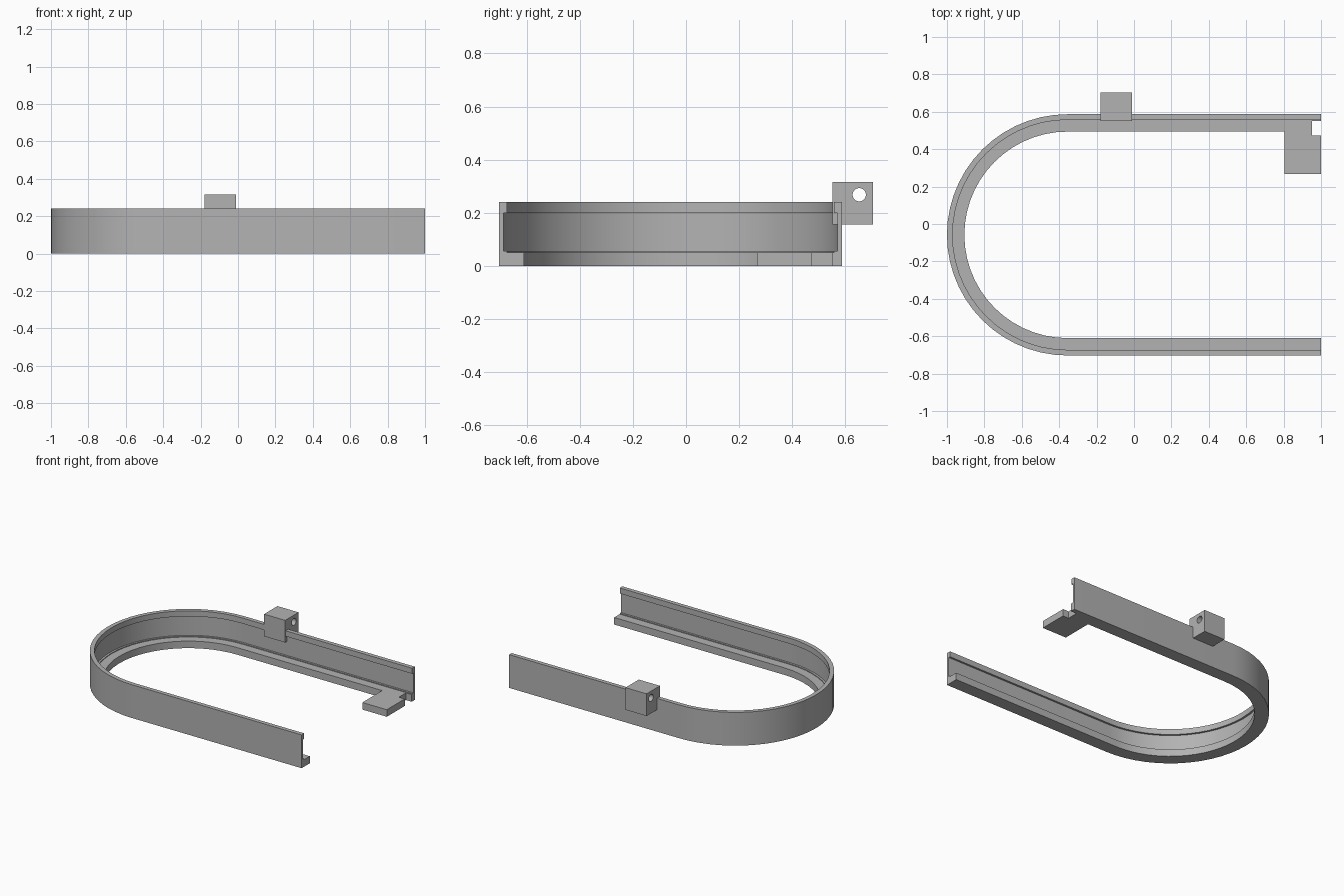
import bpy
import bmesh
from math import pi, sin, cos, radians

if "Cube" in bpy.data.objects:
    bpy.data.objects.remove(bpy.data.objects["Cube"])

grey = bpy.data.materials.new("plain grey")
grey.use_nodes = True
colour = (0.45, 0.45, 0.45, 1)
grey.diffuse_color = colour
grey.node_tree.nodes["Principled BSDF"].inputs["Base Color"].default_value = colour


def finish(name, bm):
    bmesh.ops.recalc_face_normals(bm, faces=bm.faces)
    mesh = bpy.data.meshes.new(name)
    bm.to_mesh(mesh)
    bm.free()
    mesh.materials.append(grey)
    obj = bpy.data.objects.new(name, mesh)
    bpy.context.collection.objects.link(obj)
    return obj


def box(name, low, high):
    bm = bmesh.new()
    bmesh.ops.create_cube(bm, size=1)
    for v in bm.verts:
        for i in range(3):
            v.co[i] = low[i] if v.co[i] < 0 else high[i]
    return finish(name, bm)


def combine(target, tool, operation):
    """Apply a boolean and discard the tool object."""
    mod = target.modifiers.new(operation, "BOOLEAN")
    mod.operation = operation
    mod.solver = "EXACT"
    mod.object = tool
    bpy.ops.object.select_all(action="DESELECT")
    bpy.context.view_layer.objects.active = target
    target.select_set(True)
    bpy.ops.object.modifier_apply(modifier=mod.name)
    bpy.data.objects.remove(tool)


# U-shaped rail: channel section (inward depth, height) swept along the path
RADIUS, CX, CY, STEPS = 0.645, -0.355, -0.058, 28
section = [(0, 0), (0.093, 0), (0.093, 0.051), (0.03, 0.051), (0.03, 0.057),
           (0.016, 0.057), (0.016, 0.2), (0.03, 0.2), (0.03, 0.24), (0, 0.24)]
stations = [(1, pi / 2)]
stations += [(CX, pi / 2 + pi * i / STEPS) for i in range(STEPS + 1)]
stations += [(1, 3 * pi / 2)]
bm = bmesh.new()
rings = [[bm.verts.new((x + (RADIUS - d) * cos(a), CY + (RADIUS - d) * sin(a), z))
          for d, z in section] for x, a in stations]
for r, s in zip(rings, rings[1:]):
    for i in range(len(section)):
        j = (i + 1) % len(section)
        bm.faces.new((r[i], r[j], s[j], s[i]))
bm.faces.new(rings[0])
bm.faces.new(rings[-1])
rail = finish("curved_rail", bm)

# Foot pad at the back end, with a small notch in its edge
combine(rail, box("foot_pad", (0.805, 0.268, 0), (1, 0.53, 0.051)), "UNION")
combine(rail, box("notch_cutter", (0.953, 0.473, -0.1), (1.1, 0.552, 0.1)), "DIFFERENCE")

# Hinge block on the back wall, bored through sideways
block = box("hinge_block", (-0.178, 0.552, 0.157), (-0.01, 0.704, 0.317))
bpy.ops.mesh.primitive_cylinder_add(vertices=32, radius=0.025, depth=0.5,
                                    location=(-0.09, 0.652, 0.268),
                                    rotation=(0, pi / 2, 0))
combine(block, bpy.context.object, "DIFFERENCE")

# Smooth curves, keep edges sharp
for obj in (rail, block):
    bpy.ops.object.select_all(action="DESELECT")
    bpy.context.view_layer.objects.active = obj
    obj.select_set(True)
    bpy.ops.object.shade_smooth_by_angle(angle=radians(30))
